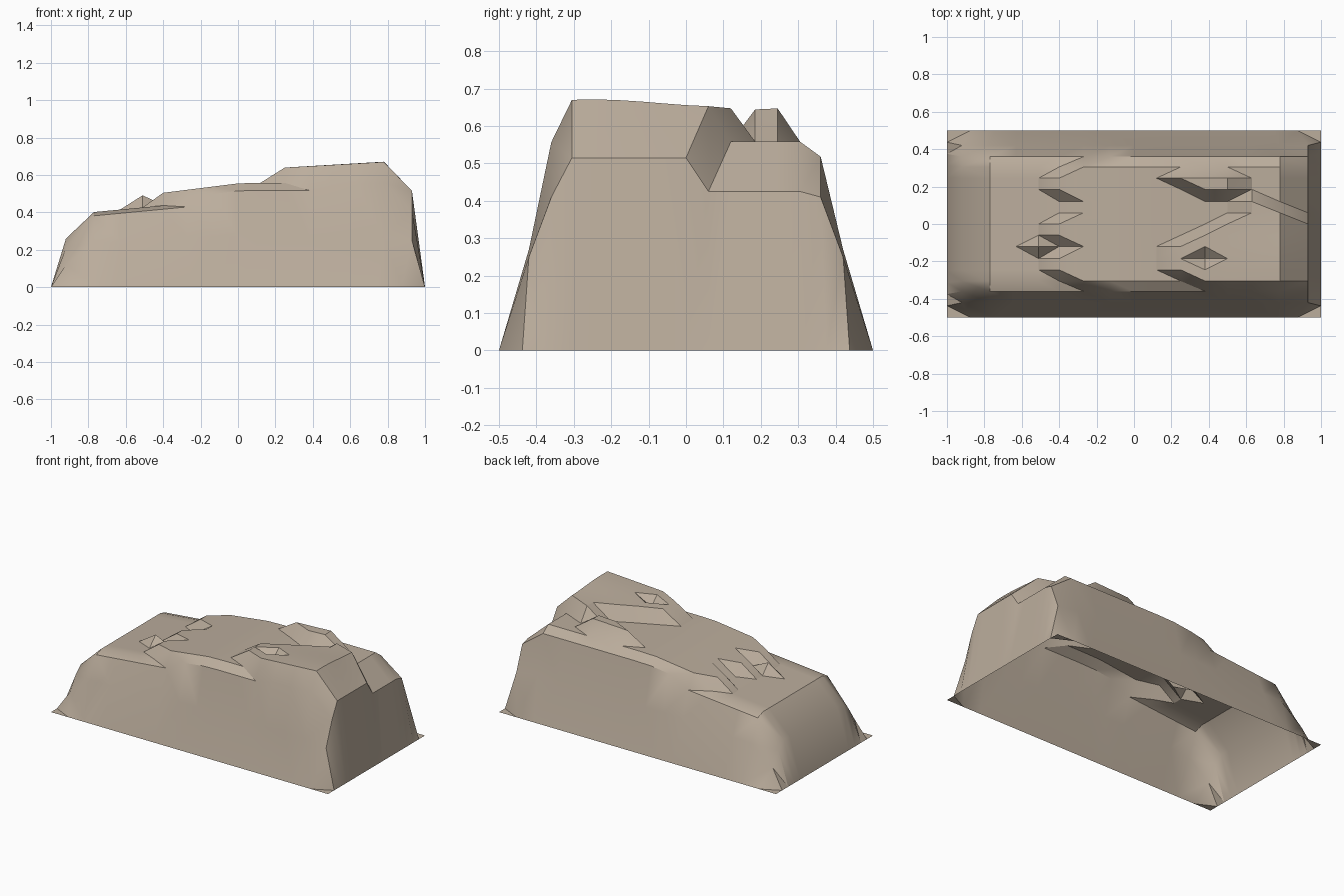
import bpy
import bmesh
import math

if "Cube" in bpy.data.objects:
    bpy.data.objects.remove(bpy.data.objects["Cube"], do_unlink=True)

# One sandstone colour
stone = bpy.data.materials.new("sandstone")
stone.use_nodes = True
colour = (0.50, 0.42, 0.335, 1)
stone.diffuse_color = colour
stone.node_tree.nodes["Principled BSDF"].inputs["Base Color"].default_value = colour

N = 16  # cells per side
XS = [-1, -.92, -.77, -.63, -.51, -.4, -.27, -.13, 0, .12, .25, .38, .5, .63, .78, .93, 1]
HALF = [0, .06, .12, .185, .245, .305, .36, .42, .5]
YS = [-v for v in HALF[:0:-1]] + HALF

# Column where each row climbs to the middle and to the upper terrace
MID_START = [7, 6, 5, 5, 4, 5, 5, 6, 6, 5, 5, 6, 7]
TOP_START = [12, 11, 10, 10, 10, 11, 12, 13, 13, 11, 10, N, N]
PITS = {(5, 6): .44, (11, 5): .59}


def terrace(i, j):
    """Height of the stepped upper surface."""
    x = XS[i]
    rim = j in (2, N - 2)
    if (i, j) in PITS:
        return PITS[i, j]
    sunk = j >= 10 and i >= (14 if j == 10 else 13)
    if i >= TOP_START[j - 2] and not sunk:
        ripple = .012 * math.cos((YS[j] + .25) * 9) * max(0, x)
        return .625 + .047 * x + ripple - (.11 if rim else 0)
    if i >= MID_START[j - 2]:
        return min(.555 + .125 * x, .558) - (.04 if rim else 0)
    return .475 + .095 * x - (.02 if rim else 0)


def end_height(i, j):
    """Height of the column next to either short end."""
    rim = j in (2, N - 2)
    if i == 1:
        return .21 if rim else .26
    if rim:
        return .41
    return .515 if j <= 8 else .425


def height(i, j):
    if i in (0, N) or j in (0, N):
        return 0
    if j in (1, N - 1):
        if i in (1, N - 1):
            return .12 if i == 1 else .25
        return min(.27, .62 * height(i, 2 if j == 1 else N - 2))
    if i in (1, N - 1):
        return end_height(i, j)
    return terrace(i, j)


def place(i, j):
    x, y = XS[i], YS[j]
    if i in (0, N):
        y = j / N - .5
    if j in (0, N):
        x = 2 * i / N - 1
    return x, y, height(i, j)


# Open-bottomed rock shell
bm = bmesh.new()
grid = [[bm.verts.new(place(i, j)) for j in range(N + 1)] for i in range(N + 1)]
for i in range(N):
    for j in range(N):
        bm.faces.new((grid[i][j], grid[i + 1][j], grid[i + 1][j + 1], grid[i][j + 1]))
bmesh.ops.triangulate(bm, faces=bm.faces[:], quad_method='SHORT_EDGE')
mesh = bpy.data.meshes.new("rock_ridge")
bm.to_mesh(mesh)
bm.free()
mesh.materials.append(stone)
rock = bpy.data.objects.new("rock_ridge", mesh)
bpy.context.collection.objects.link(rock)
bpy.context.view_layer.objects.active = rock
rock.select_set(True)
bpy.ops.object.shade_smooth_by_angle(angle=math.radians(30))
